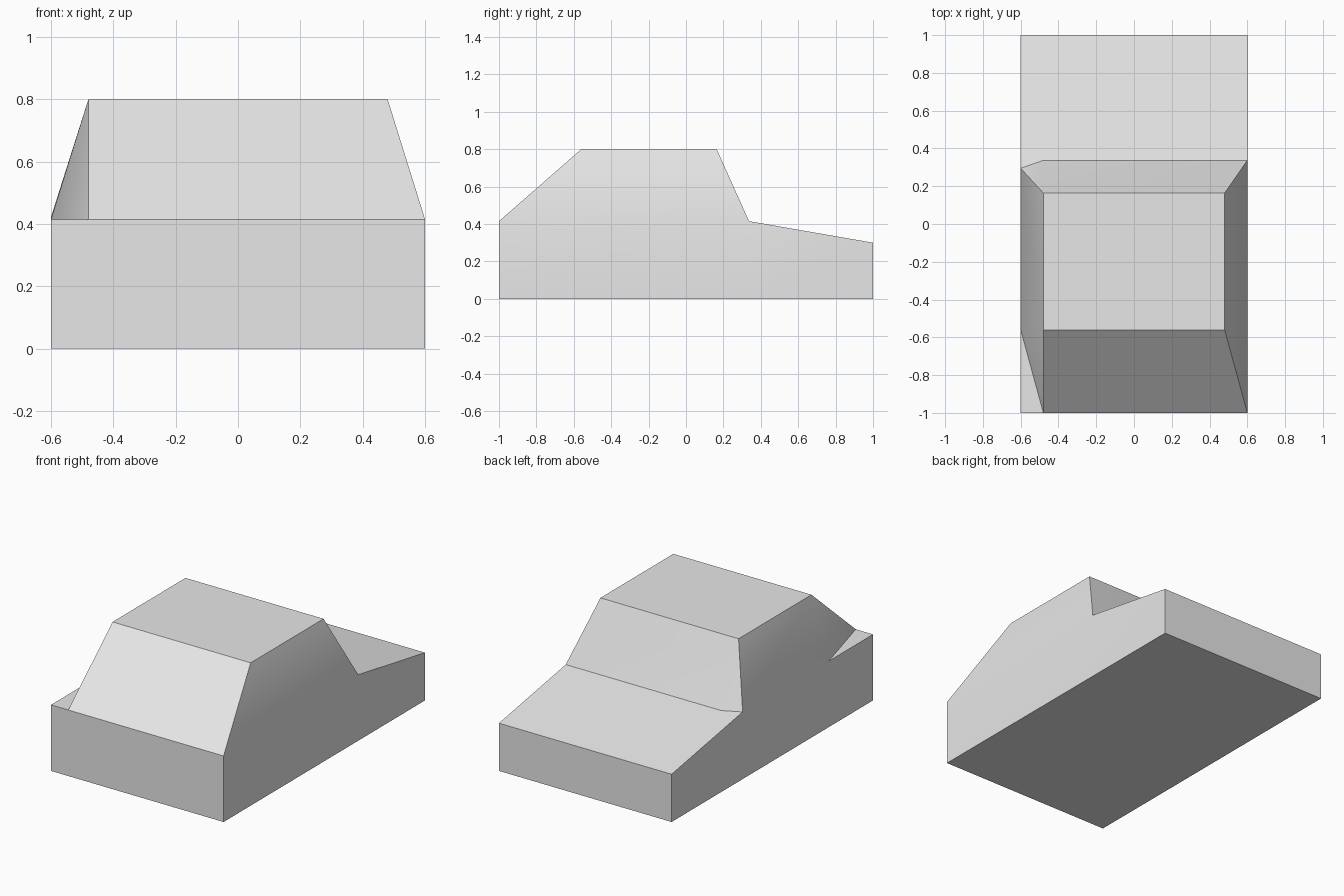
import bpy
import bmesh
import math

default_cube = bpy.data.objects.get("Cube")
if default_cube:
    bpy.data.objects.remove(default_cube, do_unlink=True)

# Main dimensions
side, roof_side = 0.6, 0.48
front, back = -1.0, 1.0
roof_front, roof_back = -0.56, 0.164
deck_start = 0.337
belt, roof_top, tail = 0.415, 0.8, 0.3

# One plain grey
grey = bpy.data.materials.new("plain grey")
grey.use_nodes = True
colour = (0.8, 0.8, 0.8, 1)
grey.diffuse_color = colour
grey.node_tree.nodes["Principled BSDF"].inputs["Base Color"].default_value = colour

bm = bmesh.new()


def point(x, y, z):
    return bm.verts.new((x, y, z))


def pair(x, y, z):
    """The same point on the right (-x) and on the left (+x)."""
    return point(-x, y, z), point(x, y, z)


# Floor, belt line and roof corners, right then left
floor_front_r, floor_front_l = pair(side, front, 0)
floor_mid_r, floor_mid_l = pair(side, deck_start, 0)
floor_back_r, floor_back_l = pair(side, back, 0)
nose_r, nose_l = pair(side, front, belt)
tail_r, tail_l = pair(side, back, tail)
roof_front_r, roof_front_l = pair(roof_side, roof_front, roof_top)
roof_back_r, roof_back_l = pair(roof_side, roof_back, roof_top)

# Cabin foot: the left reaches the side wall, the right is pulled in
foot_back_l = point(side, deck_start, belt)
foot_back_r = point(-roof_side, deck_start, belt)
corner_back_r = point(-side, 0.295, 0.422)
foot_front_r = point(-roof_side, front, belt)
notch_r = point(-side, roof_front, belt)

faces = [
    # floor and ends
    (floor_front_r, floor_mid_r, floor_back_r, floor_back_l, floor_mid_l, floor_front_l),
    (floor_front_r, floor_front_l, nose_l, foot_front_r, nose_r),
    (floor_back_l, floor_back_r, tail_r, tail_l),
    # side walls
    (floor_front_l, floor_mid_l, foot_back_l, nose_l),
    (floor_mid_l, floor_back_l, tail_l, foot_back_l),
    (floor_mid_r, floor_front_r, nose_r, notch_r, corner_back_r),
    (floor_back_r, floor_mid_r, corner_back_r, tail_r),
    # sloping deck and small front ledge
    (foot_back_l, tail_l, tail_r, corner_back_r, foot_back_r),
    (nose_r, foot_front_r, notch_r),
    # cabin front, roof and back
    (foot_front_r, nose_l, roof_front_l, roof_front_r),
    (roof_front_r, roof_front_l, roof_back_l, roof_back_r),
    (foot_back_l, foot_back_r, roof_back_r, roof_back_l),
    (foot_back_r, corner_back_r, roof_back_r),
    # cabin sides
    (nose_l, foot_back_l, roof_back_l, roof_front_l),
    (corner_back_r, notch_r, roof_front_r, roof_back_r),
    (notch_r, foot_front_r, roof_front_r),
]
for corners in faces:
    bm.faces.new(corners)
bmesh.ops.recalc_face_normals(bm, faces=bm.faces)

mesh = bpy.data.meshes.new("car_body")
bm.to_mesh(mesh)
bm.free()
mesh.materials.append(grey)
body = bpy.data.objects.new("car_body", mesh)
bpy.context.collection.objects.link(body)

# Soft shading across the shallow bends only
bpy.ops.object.select_all(action="DESELECT")
body.select_set(True)
bpy.context.view_layer.objects.active = body
bpy.ops.object.shade_smooth_by_angle(angle=math.radians(30))
